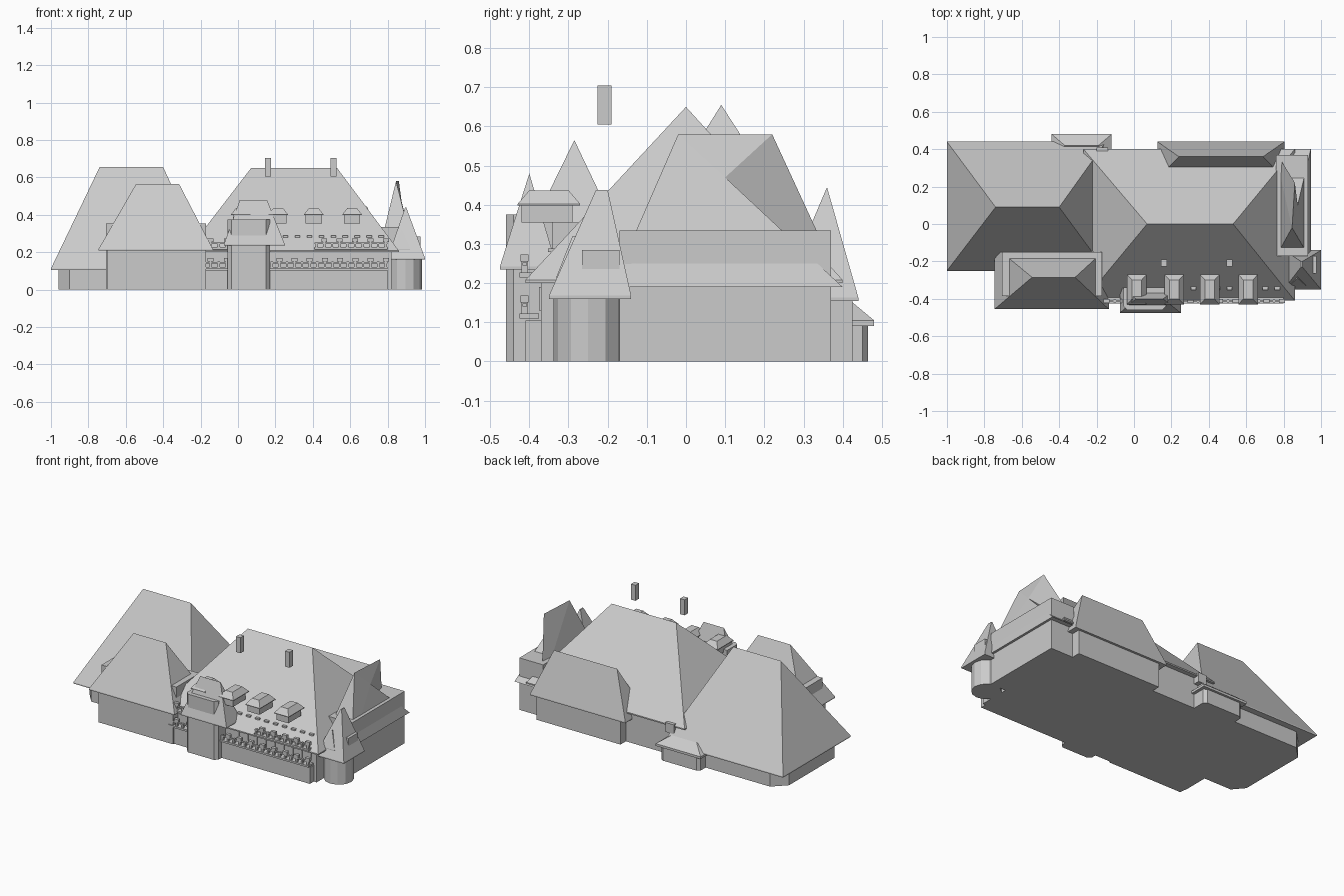
import bpy, bmesh, math

cube = bpy.data.objects.get("Cube")
if cube:
    bpy.data.objects.remove(cube, do_unlink=True)

stone = bpy.data.materials.new("grey_stone")
stone.use_nodes = True
GREY = (0.6, 0.6, 0.6, 1)
stone.diffuse_color = GREY
stone.node_tree.nodes["Principled BSDF"].inputs["Base Color"].default_value = GREY


def finish(name, bm):
    bmesh.ops.remove_doubles(bm, verts=bm.verts, dist=0.0002)
    bmesh.ops.recalc_face_normals(bm, faces=bm.faces)
    mesh = bpy.data.meshes.new(name)
    bm.to_mesh(mesh)
    bm.free()
    mesh.materials.append(stone)
    obj = bpy.data.objects.new(name, mesh)
    bpy.context.collection.objects.link(obj)
    return obj


def add_box(bm, x, y, z):
    """Box from (min, max) pairs."""
    made = bmesh.ops.create_cube(bm, size=1)["verts"]
    for v in made:
        for i, (lo, hi) in enumerate((x, y, z)):
            v.co[i] = hi if v.co[i] > 0 else lo


def box(name, x, y, z):
    bm = bmesh.new()
    add_box(bm, x, y, z)
    return finish(name, bm)


def prism(name, outline, z0, z1):
    """Upright walls over a plan outline."""
    bm = bmesh.new()
    face = bm.faces.new([bm.verts.new((x, y, z0)) for x, y in outline])
    top = bmesh.ops.extrude_face_region(bm, geom=[face])["geom"]
    for v in top:
        if isinstance(v, bmesh.types.BMVert):
            v.co.z = z1
    return finish(name, bm)


def hip_roof(name, x, y, z, ridge_x, ridge_y, lip=0.008):
    """Hipped roof with a thin eave; the ridge is a line, a point or a small flat."""
    bm = bmesh.new()
    rings = [(x, y, z[0]), (x, y, z[0] + lip), (ridge_x, ridge_y, z[1])]
    loops = []
    for (xa, xb), (ya, yb), h in rings:
        plan = ((xa, ya), (xb, ya), (xb, yb), (xa, yb))
        loops.append([bm.verts.new((px, py, h)) for px, py in plan])
    for low, high in zip(loops, loops[1:]):
        for i in range(4):
            j = (i + 1) % 4
            bm.faces.new((low[i], low[j], high[j], high[i]))
    bm.faces.new(loops[0])
    bm.faces.new(loops[-1])
    return finish(name, bm)


# Large west wing, with chamfered outer corners
prism("west_wing_walls", [(-0.96, -0.14), (-0.90, -0.21), (-0.2, -0.21), (-0.2, 0.4),
                          (-0.88, 0.4), (-0.96, 0.32)], 0, 0.12)
hip_roof("west_wing_roof", (-1, -0.15), (-0.25, 0.44), (0.105, 0.655),
         (-0.74, -0.40), (0.09, 0.09))

# Front wing, its walls rising just through the eaves
box("front_wing_walls", (-0.705, -0.17), (-0.385, -0.15), (0, 0.355))
box("front_wing_front_wall", (-0.70, -0.17), (-0.42, -0.38), (0, 0.23))
hip_roof("front_wing_roof", (-0.745, -0.135), (-0.455, -0.12), (0.21, 0.565),
         (-0.545, -0.315), (-0.285, -0.285))

# Main block
box("main_walls", (-0.25, 0.82), (-0.37, 0.37), (0, 0.21))
hip_roof("main_roof", (-0.27, 0.86), (-0.41, 0.4), (0.2, 0.65), (0.07, 0.53), (0, 0))
box("terrace_wall", (-0.2, 0.8), (-0.41, -0.36), (0, 0.105))
for i, x in enumerate((0.16, 0.51)):
    box(f"chimney_{i}", (x - 0.016, x + 0.016), (-0.226, -0.19), (0.605, 0.705))

# Dormers along the front slope
for i, x in enumerate((0.015, 0.215, 0.405, 0.61)):
    box(f"dormer_{i}", (x - 0.043, x + 0.043), (-0.42, -0.29), (0.355, 0.4))
    hip_roof(f"dormer_roof_{i}", (x - 0.052, x + 0.052), (-0.43, -0.27), (0.398, 0.437),
             (x - 0.025, x + 0.025), (-0.40, -0.30), 0.004)


# Balustrades with square posts, and small windows behind them
def balustrade(name, x0, x1, z, step=0.04):
    bm = bmesh.new()
    add_box(bm, (x0, x1), (-0.425, -0.375), (z, z + 0.012))
    add_box(bm, (x0, x1), (-0.418, -0.406), (z + 0.03, z + 0.038))
    count = int((x1 - x0) / step)
    for i in range(count + 1):
        x = x0 + 0.01 + i * (x1 - x0 - 0.02) / count
        add_box(bm, (x - 0.006, x + 0.006), (-0.42, -0.404), (z, z + 0.04))
        if i % 2:
            add_box(bm, (x - 0.016, x + 0.016), (-0.422, -0.402), (z + 0.04, z + 0.058))
    return finish(name, bm)


for z in (0.11, 0.215):
    balustrade(f"balustrade_west_{z}", -0.2, -0.05, z)
balustrade("balustrade_lower", 0.17, 0.8, 0.11)
balustrade("balustrade_upper", 0.41, 0.8, 0.215)
bm = bmesh.new()
for i in range(9):
    x = 0.24 + i * 0.064
    add_box(bm, (x, x + 0.03), (-0.375, -0.368), (0.13, 0.19))
    add_box(bm, (x, x + 0.028), (-0.352, -0.30), (0.28, 0.289))
finish("front_windows", bm)

# Entrance pavilion
prism("entrance_walls", [(-0.055, -0.34), (-0.055, -0.44), (-0.035, -0.46), (0.15, -0.46),
                         (0.17, -0.44), (0.17, -0.34)], 0, 0.375)
hip_roof("entrance_roof", (-0.075, 0.25), (-0.475, -0.33), (0.235, 0.48),
         (0.01, 0.155), (-0.4, -0.4))

# Corner turret with a dormer on its outer side
bm = bmesh.new()
bmesh.ops.create_cone(bm, cap_ends=True, segments=12, radius1=0.088, radius2=0.088, depth=0.17)
for v in bm.verts:
    v.co.x += 0.895
    v.co.y -= 0.25
    v.co.z += 0.085
finish("turret_walls", bm)
hip_roof("turret_roof", (0.80, 1.0), (-0.35, -0.14), (0.16, 0.438), (0.893, 0.9), (-0.23, -0.2))
box("turret_dormer", (0.87, 0.975), (-0.265, -0.17), (0.17, 0.285))
hip_roof("turret_front_dormer", (0.83, 0.92), (-0.33, -0.22), (0.21, 0.32),
         (0.875, 0.875), (-0.29, -0.25))

# East wing: steep roof folded inward at its back corner
box("east_wing_walls", (0.76, 0.93), (-0.17, 0.37), (0, 0.335))
bm = bmesh.new()
a, b, c, d, r1, r2, fold = [bm.verts.new(p) for p in (
    (0.945, -0.19, 0.19), (0.945, 0.4, 0.19), (0.75, 0.4, 0.19), (0.75, -0.19, 0.19),
    (0.845, -0.02, 0.58), (0.86, 0.22, 0.58), (0.875, 0.1, 0.47))]
for f in ((a, b, fold), (a, fold, r1), (r1, fold, r2), (b, c, fold), (c, r2, fold),
          (c, d, r1), (c, r1, r2), (d, a, r1), (a, d, c, b)):
    bm.faces.new(f)
finish("east_wing_roof", bm)

# Rear wing and low rear bay
box("rear_wing_walls", (0.17, 0.77), (0.3, 0.425), (0, 0.18))
hip_roof("rear_wing_roof", (0.125, 0.805), (0.24, 0.44), (0.155, 0.445),
         (0.24, 0.69), (0.36, 0.36))
prism("rear_bay_walls", [(-0.42, 0.36), (-0.42, 0.45), (-0.4, 0.465), (-0.16, 0.465),
                         (-0.14, 0.45), (-0.14, 0.36)], 0, 0.1)
hip_roof("rear_bay_roof", (-0.44, -0.12), (0.36, 0.48), (0.09, 0.155),
         (-0.37, -0.19), (0.42, 0.42), 0.015)
box("rear_dormer", (-0.2, -0.14), (0.33, 0.41), (0.16, 0.22))
